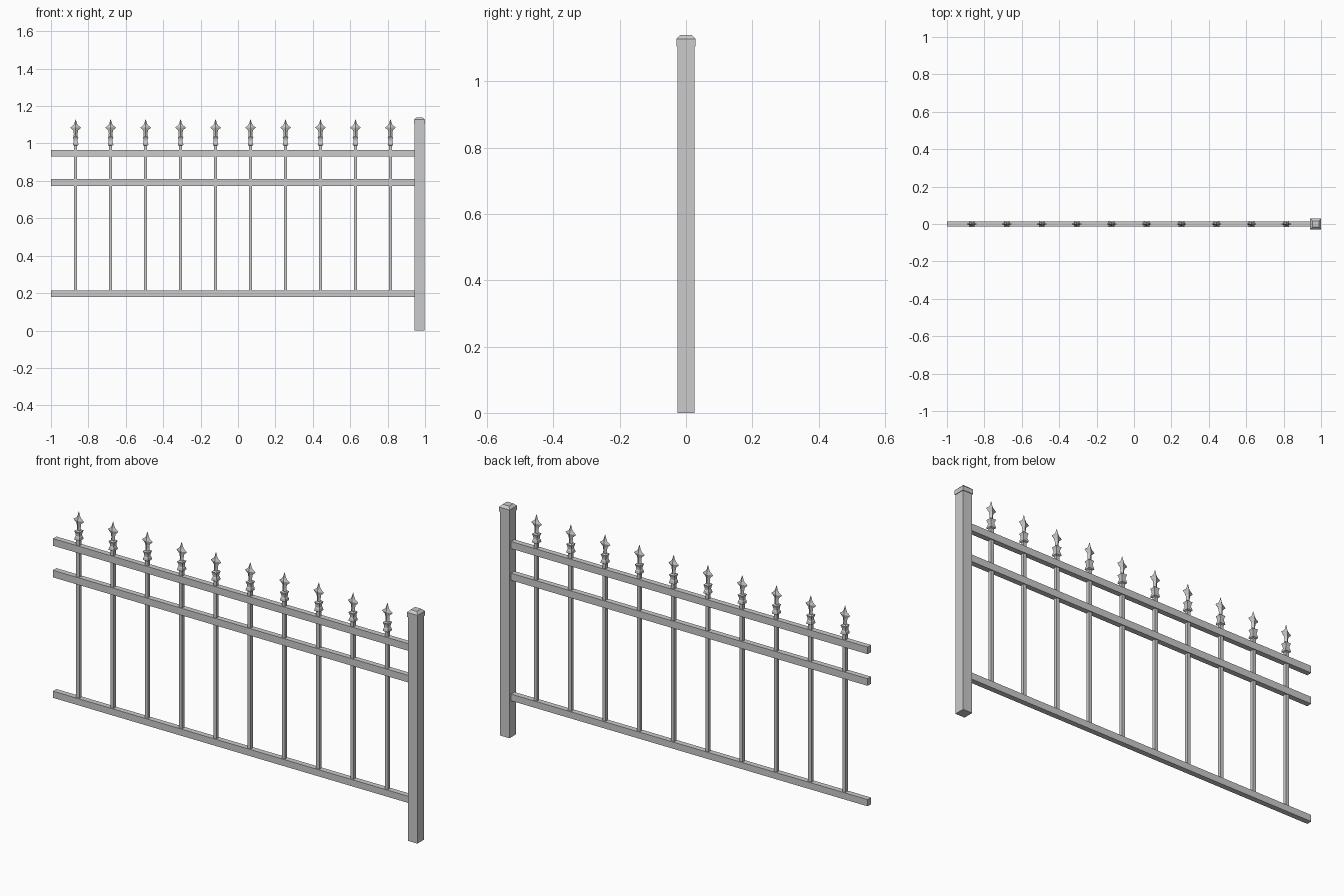
import bpy, bmesh
from math import cos, sin, pi

if "Cube" in bpy.data.objects:
    bpy.data.objects.remove(bpy.data.objects["Cube"])


def make_object(name, bm):
    bmesh.ops.recalc_face_normals(bm, faces=bm.faces)
    mesh = bpy.data.meshes.new(name)
    bm.to_mesh(mesh)
    bm.free()
    ob = bpy.data.objects.new(name, mesh)
    bpy.context.collection.objects.link(ob)
    return ob


def box(name, x0, x1, y0, y1, z0, z1):
    bm = bmesh.new()
    bmesh.ops.create_cube(bm, size=1)
    for v in bm.verts:
        v.co.x = x0 + (v.co.x + 0.5) * (x1 - x0)
        v.co.y = y0 + (v.co.y + 0.5) * (y1 - y0)
        v.co.z = z0 + (v.co.z + 0.5) * (z1 - z0)
    return make_object(name, bm)


def loft(name, cx, sections, sides=4, turn=0.0):
    """Stack of polygon rings (z, x radius, y radius), capped at both ends."""
    bm = bmesh.new()
    rings = []
    for z, rx, ry in sections:
        rings.append([bm.verts.new((cx + rx * cos(turn + 2 * pi * i / sides),
                                    ry * sin(turn + 2 * pi * i / sides), z))
                      for i in range(sides)])
    for a, b in zip(rings, rings[1:]):
        for i in range(sides):
            j = (i + 1) % sides
            bm.faces.new((a[i], a[j], b[j], b[i]))
    bm.faces.new(rings[0][::-1])
    bm.faces.new(rings[-1])
    return make_object(name, bm)


def square(profile):
    """Half-width profile converted to corner radii for a 45 degree turn."""
    return [(z, h * 2 ** 0.5, h * 2 ** 0.5) for z, h in profile]


# Post and its bevelled cap
POST_X = 0.971
box("post", POST_X - 0.026, POST_X + 0.026, -0.026, 0.026, 0, 1.11)
loft("post_cap", POST_X,
     square([(1.105, 0.029), (1.127, 0.029), (1.139, 0.017)]), turn=pi / 4)

# Three horizontal rails
for name, z0, z1 in (("bottom_rail", 0.180, 0.213),
                     ("middle_rail", 0.774, 0.809),
                     ("top_rail", 0.930, 0.965)):
    box(name, -1, 0.946, -0.0135, 0.0135, z0, z1)

# Pickets, each with a flared collar and a pointed spear
collar = square([(0.988, 0.009), (0.992, 0.015), (1.004, 0.013),
                 (1.010, 0.010), (1.022, 0.011), (1.034, 0.015), (1.038, 0.009)])
spear = [(1.034, 0.011, 0.009), (1.052, 0.010, 0.008), (1.070, 0.013, 0.009),
         (1.085, 0.029, 0.010), (1.098, 0.012, 0.008), (1.108, 0.007, 0.006),
         (1.128, 0.001, 0.001)]
for i in range(10):
    x = -0.868 + 0.187 * i
    box(f"picket_{i + 1}", x - 0.0085, x + 0.0085, -0.0085, 0.0085, 0.20, 0.99)
    loft(f"collar_{i + 1}", x, collar, turn=pi / 4)
    loft(f"spear_{i + 1}", x, spear)
